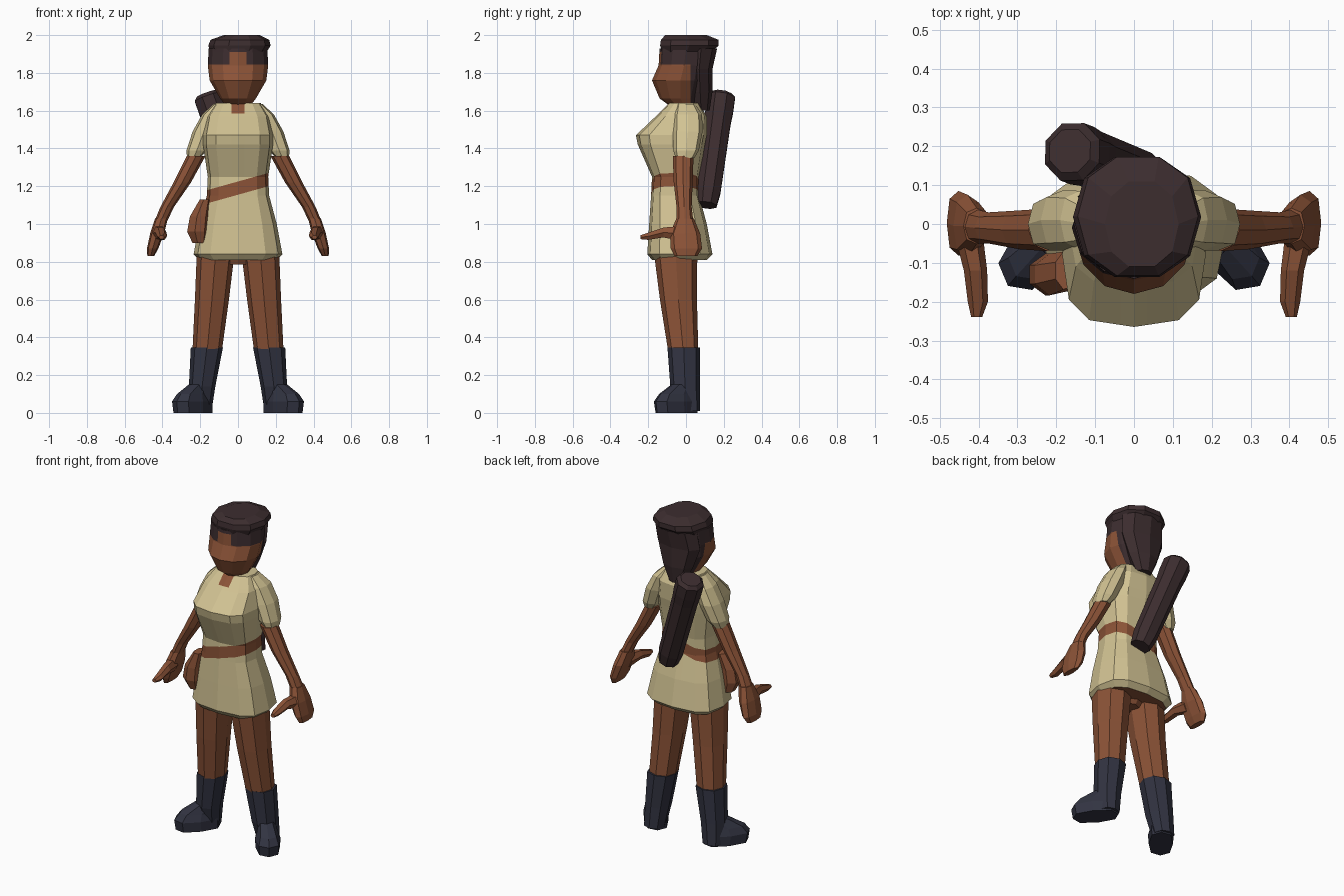
import bpy, bmesh, math
from mathutils import Vector, Matrix


def material(name, rgb):
    m = bpy.data.materials.new(name)
    m.diffuse_color = (*rgb, 1)
    return m


SKIN = material("brown skin", (0.26, 0.086, 0.038))
CLOTH = material("pale tan cloth", (0.64, 0.54, 0.29))
HAIR = material("dark brown", (0.045, 0.026, 0.028))
BOOT = material("dark slate", (0.032, 0.034, 0.054))


def loft(name, mats, rings, n=8, power=1.0, axis=(0, 0, 1), yaw=0.0,
         half_step=False, cuts=(), rule=None, mirror=False):
    """Skin rings of (x, y, z, rx, ry) into a closed low-poly solid."""
    bm = bmesh.new()
    turn = Vector((0, 0, 1)).rotation_difference(Vector(axis)).to_matrix()
    turn = turn @ Matrix.Rotation(yaw, 3, 'Z')
    bend = lambda v: math.copysign(abs(v) ** power, v) if abs(v) > 1e-6 else 0
    loops = []
    for x, y, z, rx, ry in rings:
        loop = []
        for i in range(n):
            a = 2 * math.pi * (i + (0.5 if half_step else 0)) / n
            p = Vector((rx * bend(math.cos(a)), ry * bend(math.sin(a)), 0))
            loop.append(bm.verts.new(Vector((x, y, z)) + turn @ p))
        loops.append(loop)
    for a, b in zip(loops, loops[1:]):
        for i in range(n):
            j = (i + 1) % n
            bm.faces.new((a[i], a[j], b[j], b[i]))
    bm.faces.new(loops[0][::-1])
    bm.faces.new(loops[-1])
    for co, no in cuts:
        bmesh.ops.bisect_plane(bm, geom=bm.verts[:] + bm.edges[:] + bm.faces[:],
                               plane_co=co, plane_no=no)
    bmesh.ops.recalc_face_normals(bm, faces=bm.faces[:])
    if rule:
        for f in bm.faces:
            f.material_index = rule(f.calc_center_median(), f)
    me = bpy.data.meshes.new(name)
    bm.to_mesh(me)
    bm.free()
    for m in mats:
        me.materials.append(m)
    ob = bpy.data.objects.new(name, me)
    bpy.context.collection.objects.link(ob)
    if mirror:
        ob.modifiers.new("mirror", 'MIRROR').use_mirror_merge = False
    return ob


# Tunic with slanted belt, throat opening and skin-coloured underside
SLANT = 0.28


def tunic_rule(c, f):
    if f.normal.z < -0.9 and c.z < 0.9:
        return 1
    if 1.155 < c.z - SLANT * c.x < 1.225:
        return 1
    return 1 if c.z > 1.585 and abs(c.x) < 0.035 and c.y < 0 else 0


tunic = [(z, w, (f + b) / 2, (b - f) / 2) for z, w, f, b in (
    (0.81, 0.205, -0.18, 0.11), (0.84, 0.235, -0.205, 0.14),
    (1.00, 0.205, -0.195, 0.11), (1.15, 0.165, -0.185, 0.07),
    (1.25, 0.160, -0.18, 0.07), (1.42, 0.185, -0.255, 0.10),
    (1.47, 0.185, -0.265, 0.11), (1.57, 0.165, -0.16, 0.11),
    (1.64, 0.120, -0.09, 0.07))]
loft("tunic", [CLOTH, SKIN], [(0, y, z, w, d) for z, w, y, d in tunic],
     n=12, power=0.68, rule=tunic_rule,
     cuts=[((0, 0, 1.155), (-SLANT, 0, 1)), ((0, 0, 1.225), (-SLANT, 0, 1)),
           ((0.035, 0, 0), (1, 0, 0)), ((-0.035, 0, 0), (1, 0, 0)),
           ((0, 0, 1.585), (0, 0, 1))])

# Pouch hanging from the low end of the belt
loft("pouch", [SKIN], [(-0.205, -0.12, 0.90, 0.04, 0.04), (-0.215, -0.13, 0.96, 0.06, 0.055),
                       (-0.205, -0.13, 1.04, 0.055, 0.055), (-0.175, -0.12, 1.13, 0.03, 0.05)], n=7)

# Neck and head: hairline painted by region
loft("neck", [SKIN], [(0, -0.01, 1.56, 0.08, 0.075), (0, -0.01, 1.70, 0.065, 0.065)])


def hair_rule(c, f):
    fringe = c.z > 1.91 or (c.z > 1.845 and abs(c.x) > 0.045)
    return 1 if c.y > 0.025 or fringe else 0


loft("head", [SKIN, HAIR],
     [(0, -0.01, 1.625, 0.065, 0.075), (0, -0.03, 1.665, 0.095, 0.11),
      (0, -0.03, 1.76, 0.150, 0.15), (0, -0.01, 1.84, 0.160, 0.135),
      (0, 0.0, 1.93, 0.155, 0.14)], n=12, rule=hair_rule,
     cuts=[((0, 0.025, 0), (0, 1, 0)), ((0, 0, 1.845), (0, 0, 1)),
           ((0, 0, 1.91), (0, 0, 1)), ((0.045, 0, 0), (1, 0, 0)),
           ((-0.045, 0, 0), (1, 0, 0))])
loft("hair_cap", [HAIR],
     [(0, 0.0, 1.90, 0.145, 0.13), (0.008, 0.018, 1.945, 0.165, 0.162),
      (0.01, 0.02, 1.975, 0.155, 0.16), (0.02, 0.0, 2.0, 0.095, 0.115)],
     n=10, power=0.9)
loft("back_hair", [HAIR],
     [(0, 0.08, 1.60, 0.05, 0.045), (0, 0.075, 1.70, 0.10, 0.065),
      (0, 0.07, 1.82, 0.145, 0.07), (0.01, 0.08, 1.93, 0.14, 0.085)], n=8)

# Quiver slung diagonally over the back
top, low = Vector((-0.165, 0.188, 1.69)), Vector((0.045, 0.108, 1.10))
steps = ((0, 0.058), (0.12, 0.07), (0.75, 0.075), (0.85, 0.08), (0.97, 0.08), (1, 0.06))
loft("quiver", [HAIR], [(*low.lerp(top, t), r, r) for t, r in steps],
     n=8, axis=top - low, half_step=True)

# Sleeves, arms, hands and thumbs
loft("sleeve", [CLOTH], [(0.235, -0.005, 1.35, 0.035, 0.05), (0.218, 0.0, 1.39, 0.055, 0.068),
                         (0.18, 0.01, 1.49, 0.06, 0.078), (0.14, 0.01, 1.58, 0.05, 0.075),
                         (0.10, 0.0, 1.635, 0.03, 0.05)], n=8, power=0.8, mirror=True)
loft("arm", [SKIN], [(0.415, -0.005, 1.0, 0.033, 0.045), (0.375, -0.01, 1.09, 0.036, 0.04),
                     (0.295, -0.015, 1.22, 0.046, 0.05), (0.222, -0.015, 1.36, 0.05, 0.055)],
     n=8, mirror=True)
loft("hand", [SKIN], [(0.462, 0.0, 0.83, 0.018, 0.06), (0.452, 0.002, 0.87, 0.03, 0.083),
                      (0.428, -0.005, 0.95, 0.037, 0.08), (0.405, -0.005, 1.03, 0.034, 0.046)],
     n=8, power=0.8, mirror=True)
loft("thumb", [SKIN], [(0.425, -0.03, 0.95, 0.036, 0.045), (0.408, -0.12, 0.955, 0.03, 0.03),
                       (0.402, -0.20, 0.935, 0.026, 0.022), (0.405, -0.24, 0.93, 0.014, 0.012)],
     n=6, axis=(0, -1, 0), mirror=True)

# Hips, legs and boots
loft("hips", [SKIN], [(0, -0.055, 0.785, 0.06, 0.07), (0, -0.045, 0.86, 0.17, 0.11)])
loft("leg", [SKIN], [(0.163, -0.015, 0.33, 0.078, 0.08), (0.138, -0.04, 0.60, 0.09, 0.098),
                     (0.118, -0.055, 0.85, 0.10, 0.115)], n=8, power=0.85, mirror=True)
loft("boot", [BOOT], [(0.20, 0.015, 0.01, 0.06, 0.06), (0.19, -0.005, 0.14, 0.07, 0.078),
                      (0.165, -0.012, 0.345, 0.085, 0.086)], n=8, power=0.85, mirror=True)
loft("foot", [BOOT], [(0.238, -0.05, 0.0, 0.068, 0.13), (0.242, -0.055, 0.06, 0.072, 0.133),
                      (0.235, -0.048, 0.10, 0.058, 0.11), (0.205, -0.02, 0.15, 0.045, 0.06)],
     n=8, power=0.75, yaw=0.67, mirror=True)
